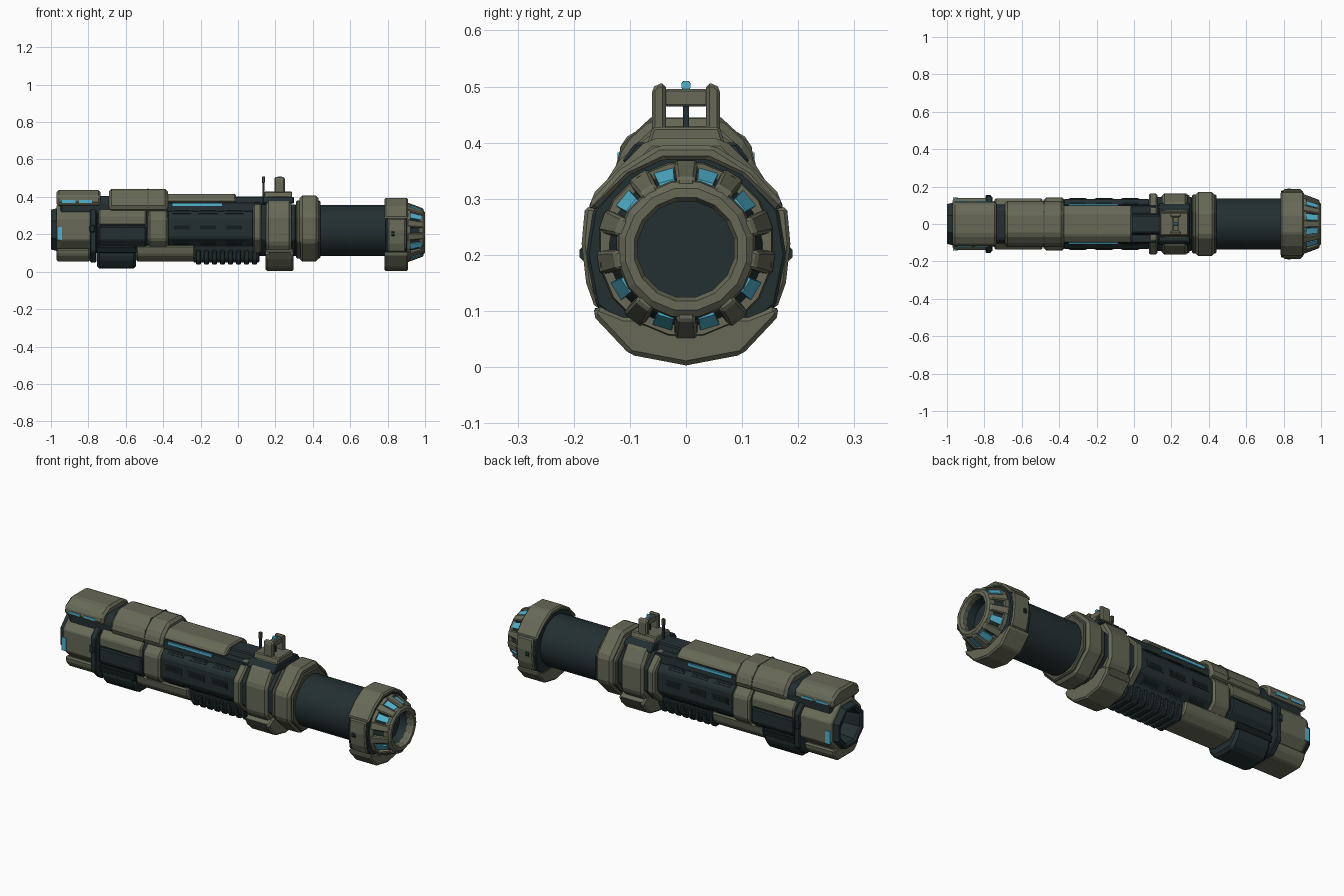
import bpy, bmesh, math
from mathutils import Vector

if "Cube" in bpy.data.objects:
    bpy.data.objects.remove(bpy.data.objects["Cube"])


def material(name, rgb):
    m = bpy.data.materials.new(name)
    m.use_nodes = True
    m.diffuse_color = (*rgb, 1)
    bsdf = m.node_tree.nodes["Principled BSDF"]
    bsdf.inputs["Base Color"].default_value = (*rgb, 1)
    bsdf.inputs["Roughness"].default_value = 0.7
    return m


OLIVE = material("olive armour", (0.135, 0.14, 0.095))
SHADE = material("dark olive", (0.075, 0.08, 0.057))
DARK = material("dark gunmetal", (0.017, 0.029, 0.031))
BLACK = material("recess black", (0.007, 0.012, 0.013))
CYAN = material("cyan glow", (0.08, 0.45, 0.62))
AXIS = 0.22


def finish(name, bm, mat, bevel=0.0, smooth=False):
    bmesh.ops.recalc_face_normals(bm, faces=bm.faces)
    me = bpy.data.meshes.new(name)
    bm.to_mesh(me)
    bm.free()
    me.materials.append(mat)
    ob = bpy.data.objects.new(name, me)
    bpy.context.collection.objects.link(ob)
    if bevel:
        mod = ob.modifiers.new("edge bevel", 'BEVEL')
        mod.width, mod.segments = bevel, 1
        mod.limit_method, mod.angle_limit = 'ANGLE', math.radians(25)
    if smooth:
        bpy.ops.object.select_all(action='DESELECT')
        ob.select_set(True)
        bpy.context.view_layer.objects.active = ob
        bpy.ops.object.shade_smooth_by_angle(angle=math.radians(35))
    return ob


def prism(name, half, x0, x1, mat, bevel=0.008, paired=False):
    """Extrude a (y, z) outline along x; joined to its reflection, or as a pair."""
    flip = [(-y, z) for y, z in reversed(half)]
    bm = bmesh.new()
    for outline in ([half, flip] if paired else [half + [p for p in flip if p[0]]]):
        a, b = [[bm.verts.new((x, y, z)) for y, z in outline] for x in (x0, x1)]
        bm.faces.new(a)
        bm.faces.new(b)
        for i in range(len(a)):
            bm.faces.new((a[i - 1], a[i], b[i], b[i - 1]))
    return finish(name, bm, mat, bevel)


def octo(y, low, high, cut):
    return [(y - cut, high), (y, high - cut), (y, low + cut), (y - cut, low)]


def rect(y0, y1, z0, z1):
    return [(y0, z0), (y1, z0), (y1, z1), (y0, z1)]


def lathe(name, profile, mat, sides=40, z=AXIS, closed=False, bevel=0.0):
    """Turn an (x, radius) profile about the long axis."""
    bm = bmesh.new()
    loops = []
    for x, r in profile:
        angles = [math.tau * (i + 0.5) / sides for i in range(sides)]
        loops.append([bm.verts.new((x, r * math.cos(t), z + r * math.sin(t))) for t in angles])
    pairs = list(zip(loops, loops[1:])) + ([(loops[-1], loops[0])] if closed else [])
    for a, b in pairs:
        for i in range(sides):
            bm.faces.new((a[i - 1], a[i], b[i], b[i - 1]))
    if not closed:
        bm.faces.new(loops[0])
        bm.faces.new(loops[-1])
    return finish(name, bm, mat, bevel, smooth=sides > 16)


def muzzle_bars(name, angles, width, r_back, r_front, depth, x0, x1, mat, bevel=0.0):
    """Bars lying on the muzzle cone at the given angles, mirrored across y."""
    bm = bmesh.new()
    for deg in sorted({a for d in angles for a in (d % 360, (180 - d) % 360)}):
        t = math.radians(deg)
        out = Vector((0, math.cos(t), math.sin(t)))
        side = Vector((0, -math.sin(t), math.cos(t)))
        ends = []
        for x, r, w in ((x0, r_back, width), (x1, r_front, width * 0.8)):
            c = Vector((x, 0, 0.21))
            ends.append([bm.verts.new(c + out * rr + side * s * w / 2)
                         for rr, s in ((r, -1), (r, 1), (r - depth, 1), (r - depth, -1))])
        a, b = ends
        bm.faces.new(a)
        bm.faces.new(b)
        for i in range(4):
            bm.faces.new((a[i - 1], a[i], b[i], b[i - 1]))
    return finish(name, bm, mat, bevel)


# Core tube and smooth barrel
lathe("inner_tube", [(-0.88, 0.115), (0.3, 0.115)], DARK)
lathe("barrel", [(0.1, 0.136), (0.82, 0.136)], DARK, 64)

# Rear opening and shell
lathe("rear_socket", [(-0.9, 0.08), (-0.99, 0.09), (-1.0, 0.1), (-1.0, 0.115), (-0.96, 0.126),
                      (-0.86, 0.126)], DARK, 8, 0.225)
lathe("rear_shell", [(-0.97, 0.118), (-0.97, 0.138), (-0.95, 0.15), (-0.78, 0.15), (-0.765, 0.14),
                     (-0.765, 0.11)], OLIVE, 8, 0.228, True, 0.004)
prism("rear_lights", rect(0.132, 0.141, 0.17, 0.24), -0.968, -0.94, CYAN, 0, True)
prism("rear_foot", [(0.11, 0.125), (0.105, 0.09), (0.07, 0.055)], -0.97, -0.79, OLIVE)
prism("rear_gap_ring", octo(0.148, 0.05, 0.35, 0.06), -0.79, -0.757, DARK, 0.005)
prism("rear_ring_lugs", rect(0.1, 0.156, 0.21, 0.25), -0.793, -0.765, DARK, 0.005, True)

# Top spine and covers
prism("rear_spine", [(0.08, 0.405), (0.105, 0.37), (0.105, 0.3)], -0.95, -0.66, DARK)
prism("rear_top_cover", [(0.06, 0.437), (0.115, 0.405), (0.122, 0.36), (0.1, 0.352)],
      -0.97, -0.735, OLIVE, 0.012)
for x in (-0.94, -0.85):
    prism("rear_cover_light", rect(0.112, 0.122, 0.368, 0.382), x, x + 0.07, CYAN, 0, True)
prism("middle_top_cover", [(0.06, 0.443), (0.112, 0.395), (0.128, 0.34), (0.1, 0.32)],
      -0.69, -0.375, OLIVE, 0.014)
prism("cover_seam", [(0.063, 0.4445), (0.115, 0.396), (0.13, 0.34)], -0.484, -0.478, SHADE, 0)
prism("front_channel", [(0.1, 0.37), (0.105, 0.32)], -0.38, 0.12, DARK, 0.004)
prism("front_top_cover", [(0.06, 0.416), (0.1, 0.385), (0.1, 0.37)], -0.39, -0.01, OLIVE)
prism("channel_lights", rect(0.099, 0.108, 0.352, 0.367), -0.35, -0.085, CYAN, 0, True)
prism("front_spine", [(0.05, 0.402), (0.06, 0.36)], -0.02, 0.16, DARK, 0.006)

# Stock section side plates
prism("stock_body", octo(0.122, 0.11, 0.345, 0.05), -0.76, -0.47, DARK)
prism("upper_side_plates", [(0.1, 0.337), (0.137, 0.3), (0.137, 0.25), (0.1, 0.25)],
      -0.745, -0.49, OLIVE, 0.006, True)
prism("lower_side_plates", [(0.1, 0.243), (0.137, 0.243), (0.137, 0.17), (0.1, 0.128)],
      -0.745, -0.49, DARK, 0.006, True)
prism("battery_block", [(0.115, 0.15), (0.11, 0.07), (0.065, 0.016)], -0.755, -0.545, DARK, 0.014)
prism("battery_lip", [(0.117, 0.135), (0.113, 0.1)], -0.757, -0.543, BLACK, 0.002)
prism("middle_band", octo(0.142, 0.115, 0.342, 0.055), -0.48, -0.375, OLIVE, 0.01)
prism("belly_plate", [(0.11, 0.14), (0.1, 0.09), (0.06, 0.055)], -0.545, -0.23, OLIVE)

# Handguard with rows of slots and a ribbed lower rail
prism("handguard", octo(0.133, 0.12, 0.352, 0.06), -0.38, 0.085, DARK)
for row, (y, z, tilt) in enumerate(((0.1045, 0.3215, 45), (0.1335, 0.236, 0), (0.1045, 0.1505, -45))):
    for x in (-0.3, -0.16, -0.02):
        t = math.radians(tilt)
        n, u = Vector((math.cos(t), math.sin(t))), Vector((-math.sin(t), math.cos(t)))
        c = Vector((y, z))
        for tag, w, h, lift, mat in (("rim", 0.05, 0.019, 0.003, DARK), ("slot", 0.042, 0.011, 0.0045, BLACK)):
            pts = [tuple(c + n * a + u * b * h) for a, b in ((-0.004, -1), (lift, -1), (lift, 1), (-0.004, 1))]
            prism("handguard_" + tag, pts, x - w, x + w, mat, 0.0, True)
prism("lower_rail", [(0.09, 0.14), (0.075, 0.07), (0.055, 0.05)], -0.24, 0.115, DARK, 0.006)
for i in range(8):
    x = -0.225 + i * 0.043
    prism("rail_rib", [(0.093, 0.115), (0.083, 0.062), (0.06, 0.038)], x, x + 0.026, DARK, 0.004)

# Collars around the barrel
prism("thin_collar", octo(0.163, 0.1, 0.372, 0.075), 0.08, 0.125, OLIVE, 0.008)
prism("collar_gap", octo(0.145, 0.1, 0.36, 0.07), 0.12, 0.31, DARK, 0.004)
prism("sight_collar", [(0.06, 0.408), (0.118, 0.37), (0.162, 0.3), (0.162, 0.15), (0.12, 0.095)],
      0.15, 0.285, OLIVE, 0.012)
prism("collar_keel", [(0.12, 0.125), (0.16, 0.1), (0.145, 0.07), (0.095, 0.022), (0, 0.003)],
      0.148, 0.298, OLIVE, 0.008)
prism("keel_inset", [(0.163, 0.105), (0.148, 0.072)], 0.165, 0.28, SHADE, 0.0)
prism("front_collar", octo(0.172, 0.055, 0.408, 0.105), 0.33, 0.43, OLIVE, 0.014)
prism("front_collar_lip", octo(0.157, 0.07, 0.38, 0.09), 0.31, 0.44, SHADE, 0.006)

# Folding sight
prism("sight_base", [(0.06, 0.428), (0.07, 0.395)], 0.14, 0.29, OLIVE, 0.005)
prism("sight_foot", [(0.09, 0.40), (0.115, 0.365)], 0.13, 0.3, DARK, 0.005)
prism("sight_ears", [(0.036, 0.42), (0.061, 0.42), (0.061, 0.495), (0.052, 0.505), (0.036, 0.505)],
      0.195, 0.25, OLIVE, 0.006, True)
prism("sight_crossbar", octo(0.045, 0.464, 0.496, 0.008), 0.207, 0.238, OLIVE, 0.004)
prism("sight_stem", [(0.005, 0.47), (0.005, 0.42)], 0.215, 0.23, DARK, 0)
prism("sight_bead", octo(0.008, 0.494, 0.51, 0.004), 0.212, 0.234, CYAN, 0)
prism("rear_sight_post", [(0.004, 0.508), (0.006, 0.39)], 0.13, 0.142, DARK, 0)
prism("rear_sight_tip", [(0.007, 0.51), (0.007, 0.475)], 0.128, 0.144, SHADE, 0.002)

# Muzzle clamp
prism("clamp_core", [(0.08, 0.375), (0.165, 0.28), (0.178, 0.2), (0.16, 0.11), (0.07, 0.04)],
      0.785, 0.904, DARK, 0.005)
prism("clamp_roof", [(0.05, 0.395), (0.118, 0.352), (0.175, 0.29), (0.165, 0.277), (0.1, 0.34), (0.04, 0.368)],
      0.782, 0.91, OLIVE, 0.008)
prism("clamp_sides", [(0.145, 0.285), (0.18, 0.285), (0.186, 0.22), (0.178, 0.15), (0.162, 0.105), (0.145, 0.105)],
      0.8, 0.897, OLIVE, 0.006, True)
prism("clamp_keel", [(0.11, 0.09), (0.16, 0.11), (0.167, 0.093), (0.1, 0.022), (0, 0.003)],
      0.782, 0.91, OLIVE, 0.008)
prism("clamp_rivets", octo(0.19, 0.19, 0.215, 0.006), 0.82, 0.838, DARK, 0.0)

# Muzzle crown with hollow bore, ribs and glowing vents
lathe("muzzle_cone", [(0.89, 0.146), (0.985, 0.118), (0.985, 0.09), (0.915, 0.088)], DARK, 32, 0.21)
lathe("muzzle_rim", [(0.97, 0.126), (0.99, 0.122), (1.0, 0.11), (1.0, 0.094), (0.985, 0.087), (0.96, 0.09)],
      OLIVE, 16, 0.21, True)
lathe("muzzle_base", [(0.9, 0.158), (0.922, 0.155), (0.922, 0.12), (0.9, 0.12)], OLIVE, 16, 0.21, True)
muzzle_bars("muzzle_ribs", (90, 57, 19, -9, -53, -90), 0.042, 0.16, 0.128, 0.03, 0.905, 0.992, OLIVE, 0.005)
muzzle_bars("muzzle_vents", (74, 39, -31, -73), 0.036, 0.147, 0.126, 0.008, 0.918, 0.978, CYAN)
